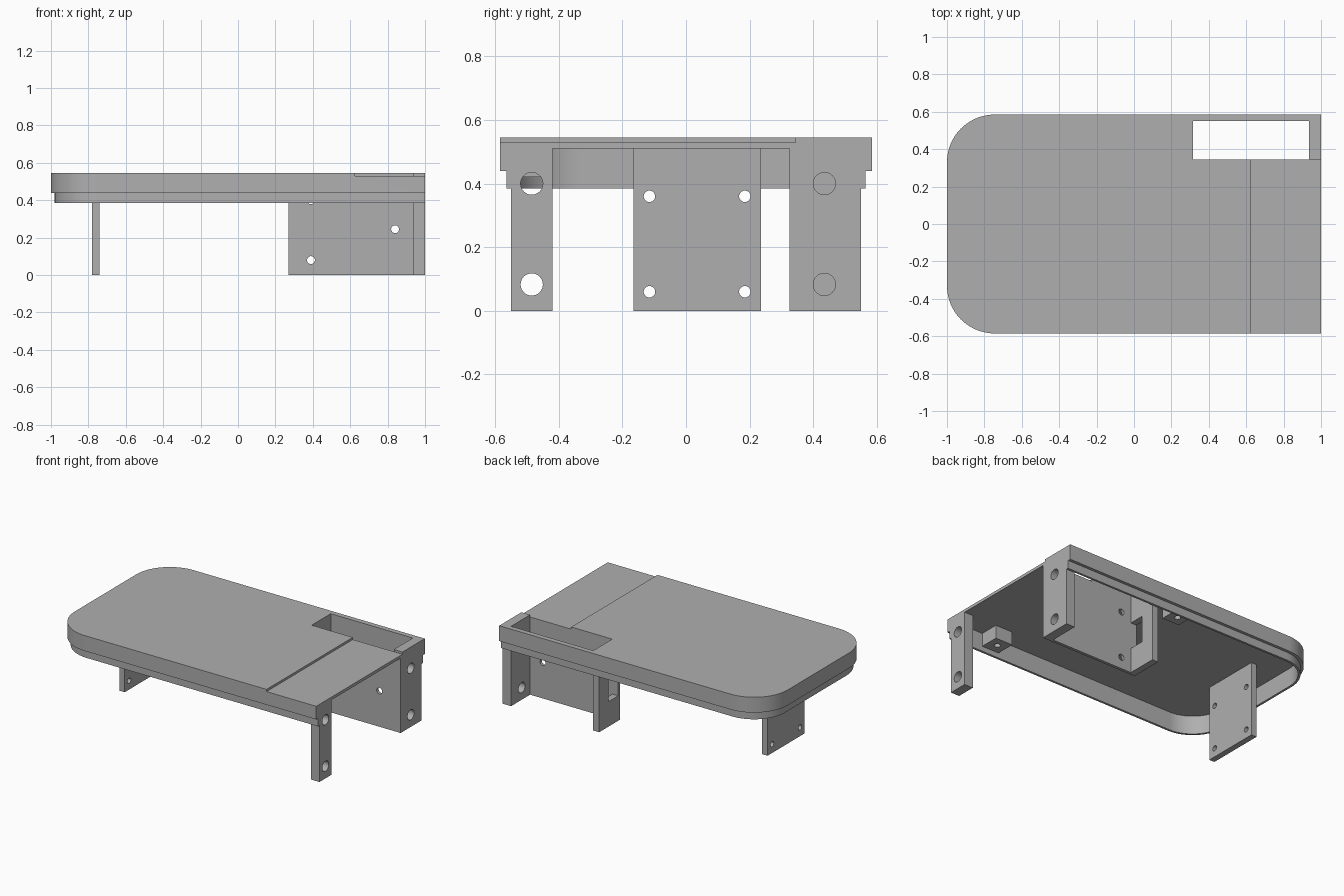
import bpy
import bmesh
from math import cos, sin, pi, radians
from mathutils import Matrix

if "Cube" in bpy.data.objects:
    bpy.data.objects.remove(bpy.data.objects["Cube"], do_unlink=True)

grey = bpy.data.materials.new("plain grey")
grey.use_nodes = True
colour = (0.43, 0.43, 0.43, 1)
grey.diffuse_color = colour
grey.node_tree.nodes["Principled BSDF"].inputs["Base Color"].default_value = colour


def add_object(name, bm):
    bmesh.ops.recalc_face_normals(bm, faces=bm.faces)
    mesh = bpy.data.meshes.new(name)
    bm.to_mesh(mesh)
    bm.free()
    mesh.materials.append(grey)
    obj = bpy.data.objects.new(name, mesh)
    bpy.context.collection.objects.link(obj)
    return obj


def box(name, xs, ys, zs):
    bm = bmesh.new()
    bmesh.ops.create_cube(bm, size=1)
    for v in bm.verts:
        v.co = [r[0] if c < 0 else r[1] for c, r in zip(v.co, (xs, ys, zs))]
    return add_object(name, bm)


def drill(axis, centre, radius):
    """Round cutter along one axis."""
    bm = bmesh.new()
    turn = {"X": Matrix.Rotation(pi / 2, 4, "Y"),
            "Y": Matrix.Rotation(pi / 2, 4, "X"),
            "Z": Matrix.Identity(4)}[axis]
    bmesh.ops.create_cone(bm, cap_ends=True, segments=32, radius1=radius,
                          radius2=radius, depth=0.16,
                          matrix=Matrix.Translation(centre) @ turn)
    return add_object("drill", bm)


def slab(name, inset, z0, z1, end=1.0):
    """Prism with two rounded corners on the -x end and a square +x end."""
    half, left, radius, steps = 0.585 - inset, inset - 1, 0.255 - inset, 20
    arc = [(left + radius - radius * sin(a), half - radius + radius * cos(a))
           for a in (pi / 2 * i / steps for i in range(steps + 1))]
    outline = [(end, half)] + arc
    outline += [(x, -y) for x, y in reversed(outline)]
    bm = bmesh.new()
    base = bm.faces.new([bm.verts.new((x, y, z0)) for x, y in outline])
    top = bmesh.ops.extrude_face_region(bm, geom=[base])["geom"]
    for v in top:
        if isinstance(v, bmesh.types.BMVert):
            v.co.z = z1
    return add_object(name, bm)


def cut(obj, cutters):
    bpy.context.view_layer.objects.active = obj
    for c in cutters:
        c.hide_render = True
        mod = obj.modifiers.new("cut", "BOOLEAN")
        mod.operation = "DIFFERENCE"
        mod.solver = "EXACT"
        mod.object = c
        bpy.ops.object.modifier_apply(modifier=mod.name)
        bpy.data.objects.remove(c, do_unlink=True)
    return obj


parts = []
UNDER = 0.51  # underside of the top panel

# Top tray: panel with rim, stepped end and slot
tray = slab("top_tray", 0, 0.44, 0.545)
parts.append(cut(tray, [
    slab("cavity", 0.035, 0.3, UNDER, 1.2),
    box("step", (0.625, 1.2), (-0.8, 0.345), (0.53, 0.7)),
    box("slot", (0.315, 0.935), (0.345, 0.55), (0.3, 0.7))]))

# Inset lip below the rim
lip = slab("lower_lip", 0.02, 0.385, 0.44)
parts.append(cut(lip, [slab("cavity", 0.035, 0.3, UNDER, 1.2)]))

# Legs at the open end, each with two large holes
for name, ys, mid in (("front_leg", (-0.55, -0.42), -0.485),
                      ("back_leg", (0.325, 0.55), 0.435)):
    leg = box(name, (0.935, 1), ys, (0, UNDER))
    parts.append(cut(leg, [drill("X", (0.97, mid, z), 0.035) for z in (0.083, 0.4)]))

# Bracket wall along the slot
wall = box("bracket_wall", (0.27, 0.935), (0.325, 0.345), (0, UNDER))
parts.append(cut(wall, [drill("Y", (x, 0.335, z), 0.021)
                        for x, z in ((0.39, 0.08), (0.39, 0.4), (0.84, 0.245))]))

# Bracket flange with a window
flange = box("bracket_flange", (0.27, 0.315), (0.345, 0.55), (0, UNDER))
parts.append(cut(flange, [box("window", (0.2, 0.4), (0.345, 0.45), (0.17, 0.35))]))

# Mounting plate near the rounded end
plate = box("end_plate", (-0.78, -0.74), (-0.165, 0.235), (0, UNDER))
parts.append(cut(plate, [drill("X", (-0.76, y, z), 0.018)
                         for y in (-0.115, 0.185) for z in (0.06, 0.36)]))

# Screw blocks under the panel
for name, x, y in (("front_screw_block", 0.685, -0.485),
                   ("back_screw_block", 0.06, 0.485)):
    block = box(name, (x - 0.065, x + 0.065), (y - 0.065, y + 0.065), (0.42, UNDER))
    parts.append(cut(block, [drill("Z", (x, y, 0.4), 0.02)]))

# Smooth round surfaces, keep edges crisp
bpy.ops.object.select_all(action="DESELECT")
for p in parts:
    p.select_set(True)
bpy.context.view_layer.objects.active = parts[0]
bpy.ops.object.shade_smooth_by_angle(angle=radians(30))
